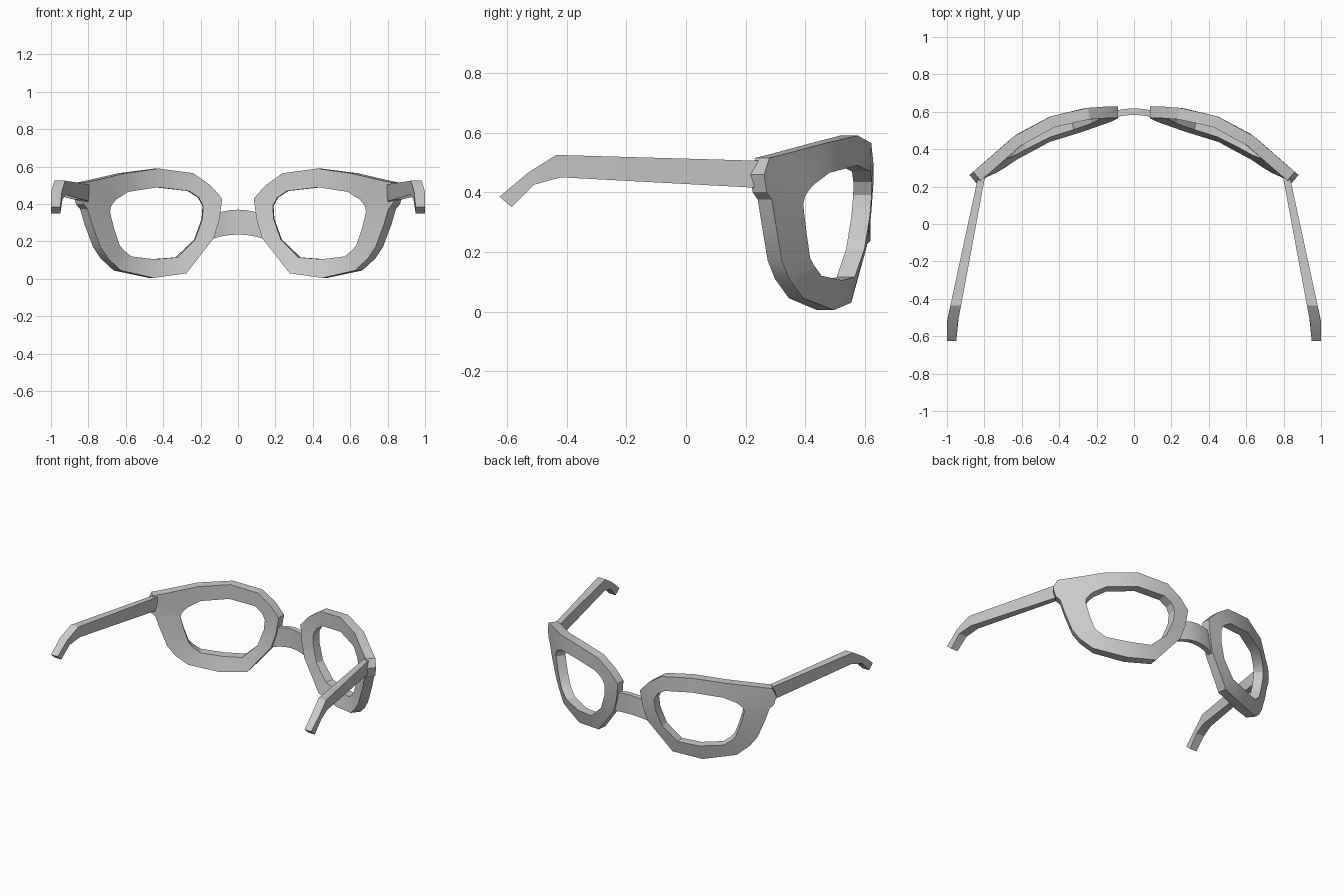
import bpy, bmesh, math

if "Cube" in bpy.data.objects:
    bpy.data.objects.remove(bpy.data.objects["Cube"])


def make(name, verts, faces, mirror=True):
    me = bpy.data.meshes.new(name)
    me.from_pydata(verts, [], faces)
    bm = bmesh.new()
    bm.from_mesh(me)
    bmesh.ops.recalc_face_normals(bm, faces=bm.faces)
    bm.to_mesh(me)
    bm.free()
    ob = bpy.data.objects.new(name, me)
    bpy.context.collection.objects.link(ob)
    if mirror:
        m = ob.modifiers.new("Mirror", 'MIRROR')
        m.use_axis[0] = True
        m.use_mirror_merge = False
    bpy.ops.object.select_all(action='DESELECT')
    ob.select_set(True)
    bpy.context.view_layer.objects.active = ob
    bpy.ops.object.shade_smooth_by_angle(angle=math.radians(25))
    return ob


def wrap(x, z, depth):
    """Bend a flat point onto the curved, slightly tilted frame front."""
    y = 0.63 - 0.61 * x ** 3 if x < 0.75 else 0.373 - 0.85 * (x - 0.75)
    y -= 0.28 * max(0, 0.5 - z) ** 2
    s = min(1.83 * x * x, 0.85)
    n = math.hypot(s, 1)
    return (x - depth * s / n, y - depth / n, z)


# Rims with their flared hinge corners: outer and inner outlines (x, z)
outer = [(.085, .43), (.15, .50), (.245, .565), (.445, .59), (.64, .565), (.79, .53),
         (.86, .515), (.88, .46), (.867, .40), (.845, .375), (.82, .29), (.775, .17),
         (.735, .11), (.665, .045), (.475, .005), (.285, .03), (.13, .22), (.10, .32)]
inner = [(.19, .39), (.215, .435), (.27, .47), (.45, .49), (.625, .465), (.69, .425),
         (.708, .405), (.72, .385), (.724, .36), (.718, .33), (.70, .26), (.672, .18),
         (.65, .155), (.605, .12), (.47, .105), (.335, .115), (.235, .21), (.195, .32)]
n = len(outer)
T = 0.062
verts = [wrap(x, z, d) for loop, d in ((outer, 0), (inner, 0), (inner, T), (outer, T))
         for x, z in loop]
faces = [(r * n + i, r * n + (i + 1) % n,
          (r + 1) % 4 * n + (i + 1) % n, (r + 1) % 4 * n + i)
         for r in range(4) for i in range(n)]
make("rims", verts, faces)

# Temples: side profile (y, z) given a tapering width in x
top = [(.265, .505), (-.435, .525), (-.53, .465), (-.625, .385)]
low = [(.235, .415), (-.42, .45), (-.51, .425), (-.585, .35)]
verts = []
for a, b in zip(top, low):
    for y, z in (a, b):
        verts.append((min(1.0, .834 + .2156 * (.25 - y)), y, z))
    for y, z in (b, a):
        verts.append((min(.95, .797 + .186 * (.25 - y)), y, z))
faces = [(s * 4 + k, s * 4 + (k + 1) % 4, s * 4 + 4 + (k + 1) % 4, s * 4 + 4 + k)
         for s in range(3) for k in range(4)]
faces += [(0, 1, 2, 3), (12, 13, 14, 15)]
make("temples", verts, faces)

# Bridge: gently arched strap between the rims
xs = [-.14, -.09, -.045, 0, .045, .09, .14]
verts = []
for x in xs:
    yf = .618 - 1.2 * x * x
    zt, zb = .37 - 1.5 * x * x, .237 - 1.2 * x * x
    verts += [(x, yf, zt), (x, yf, zb), (x, yf - .035, zb), (x, yf - .035, zt)]
m = len(xs) - 1
faces = [(s * 4 + k, s * 4 + (k + 1) % 4, s * 4 + 4 + (k + 1) % 4, s * 4 + 4 + k)
         for s in range(m) for k in range(4)]
faces += [(0, 1, 2, 3), tuple(m * 4 + k for k in range(4))]
make("bridge", verts, faces, mirror=False)
